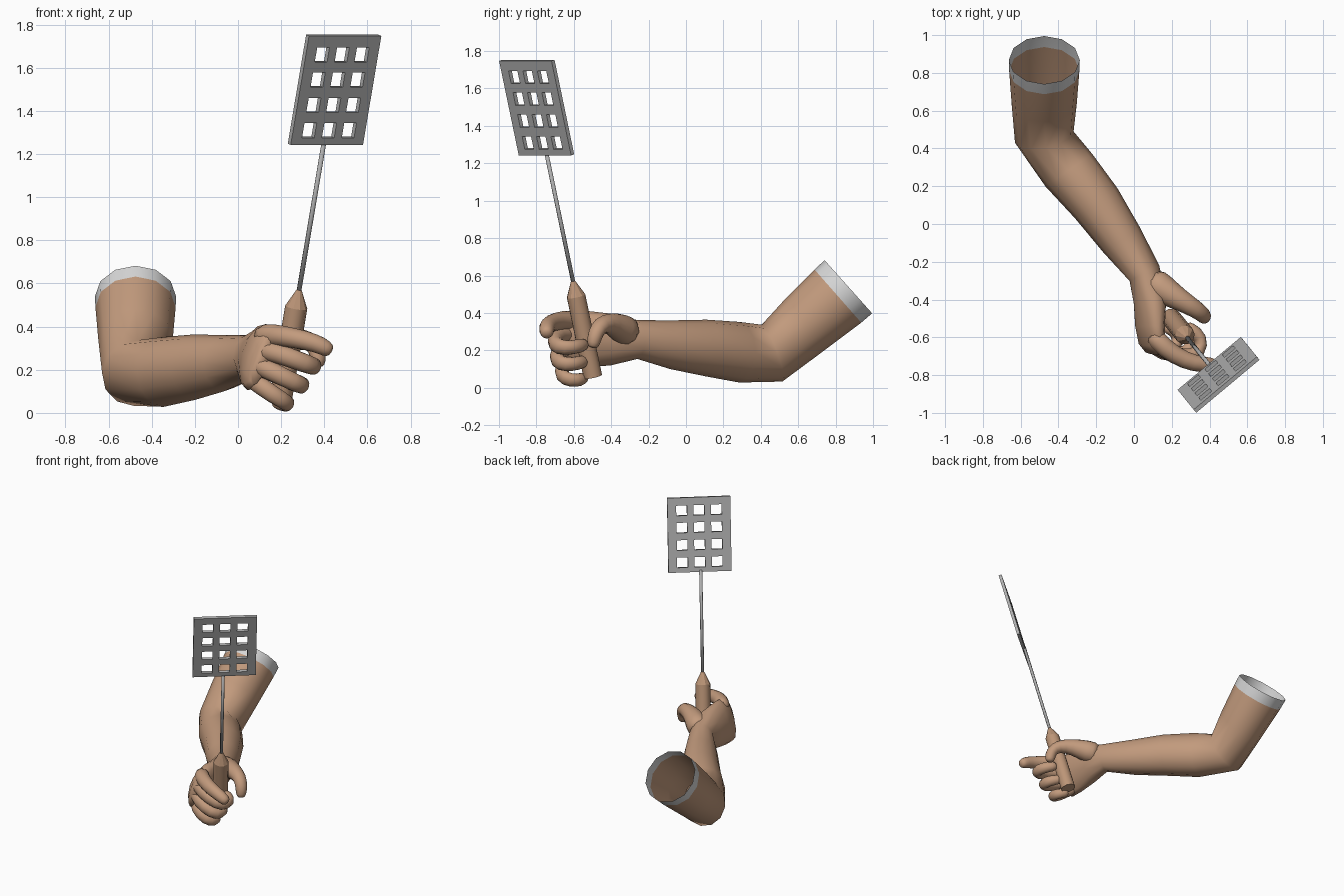
import bpy, bmesh, math
from mathutils import Vector as V

if "Cube" in bpy.data.objects:
    bpy.data.objects.remove(bpy.data.objects["Cube"])


def material(name, rgb):
    m = bpy.data.materials.new(name)
    m.diffuse_color = (*rgb, 1)
    m.use_nodes = True
    m.node_tree.nodes["Principled BSDF"].inputs["Base Color"].default_value = m.diffuse_color
    return m


SKIN = material("skin", (0.54, 0.325, 0.205))
CUFF = material("cuff_white", (0.68, 0.68, 0.68))
METAL = material("metal_grey", (0.42, 0.42, 0.42))
WOOD = material("handle_brown", (0.50, 0.30, 0.185))


def make(name, bm, mats, smooth=True):
    bmesh.ops.recalc_face_normals(bm, faces=bm.faces)
    me = bpy.data.meshes.new(name)
    for f in bm.faces:
        f.smooth = smooth
    bm.to_mesh(me)
    bm.free()
    for m in mats:
        me.materials.append(m)
    ob = bpy.data.objects.new(name, me)
    bpy.context.collection.objects.link(ob)
    return ob


def loft(rings, n, cap_start=True, cap_end=True):
    """Skin elliptical rings given as (centre, half axis u, half axis v)."""
    bm = bmesh.new()
    loops = []
    for c, u, v in rings:
        c, u, v = V(c), V(u), V(v)
        loops.append([bm.verts.new(c + u * math.cos(2 * math.pi * i / n) + v * math.sin(2 * math.pi * i / n))
                      for i in range(n)])
    for k, (a, b) in enumerate(zip(loops, loops[1:])):
        for i in range(n):
            j = (i + 1) % n
            f = bm.faces.new((a[i], a[j], b[j], b[i]))
            f.tag = k == 0
    if cap_start:
        bm.faces.new(loops[0])
    if cap_end:
        bm.faces.new(loops[-1])
    return bm


def tube(pts, radii, n):
    """Loft with round rings carried along a path."""
    pts = [V(p) for p in pts]
    u, rings = None, []
    for i, p in enumerate(pts):
        t = (pts[min(i + 1, len(pts) - 1)] - pts[max(i - 1, 0)]).normalized()
        u = t.cross(V((0, 0, 1))) if u is None else u - t * u.dot(t)
        u.normalize()
        rings.append((p, u * radii[i], t.cross(u) * radii[i]))
    return loft(rings, n)


# Arm: open upper end, elbow, forearm, wrist and palm in one skin
arm_rings = [
    ((-0.475, 0.868, 0.54), (0.188, 0, 0), (0, -0.127, 0.142)),
    ((-0.475, 0.812, 0.49), (0.186, 0, 0), (0, -0.125, 0.142)),
    ((-0.475, 0.63, 0.335), (0.172, 0.005, 0), (0, -0.09, 0.15)),
    ((-0.475, 0.46, 0.185), (0.155, 0.03, 0), (0.01, -0.055, 0.152)),
    ((-0.345, 0.285, 0.19), (0.123, 0.087, 0), (0, 0, 0.162)),
    ((-0.20, 0.11, 0.212), (0.112, 0.08, 0), (0, 0, 0.152)),
    ((-0.065, -0.085, 0.23), (0.097, 0.066, 0), (0, 0, 0.13)),
    ((0.055, -0.26, 0.258), (0.078, 0.042, 0), (0, 0, 0.104)),
    ((0.085, -0.40, 0.258), (0.085, 0.025, 0), (0.025, 0, 0.138)),
    ((0.085, -0.54, 0.26), (0.065, 0.0, -0.02), (0.045, 0, 0.152)),
    ((0.095, -0.64, 0.25), (0.052, 0.0, -0.02), (0.05, -0.01, 0.145)),
    ((0.105, -0.685, 0.24), (0.03, 0.0, -0.01), (0.035, -0.01, 0.11)),
]
bm = loft(arm_rings, 12, cap_start=False)
for f in bm.faces:
    f.material_index = 1 if f.tag else 0
make("arm", bm, [SKIN, CUFF])

# Fingers and thumb: path points, base radius, tip radius
digits = {
    "index_finger": ([(0.09, -0.57, 0.355), (0.16, -0.66, 0.365), (0.27, -0.725, 0.345),
                      (0.36, -0.745, 0.325), (0.415, -0.745, 0.295)], 0.056, 0.04),
    "middle_finger": ([(0.07, -0.57, 0.29), (0.13, -0.665, 0.295), (0.26, -0.71, 0.25), (0.355, -0.685, 0.212),
                       (0.36, -0.60, 0.215), (0.29, -0.55, 0.23)], 0.052, 0.038),
    "ring_finger": ([(0.06, -0.56, 0.23), (0.10, -0.66, 0.22), (0.21, -0.70, 0.165), (0.30, -0.675, 0.125),
                     (0.305, -0.60, 0.125), (0.24, -0.55, 0.14)], 0.05, 0.037),
    "little_finger": ([(0.05, -0.53, 0.17), (0.08, -0.64, 0.145), (0.16, -0.675, 0.085), (0.23, -0.65, 0.045),
                       (0.235, -0.58, 0.037), (0.18, -0.55, 0.05)], 0.046, 0.035),
    "thumb": ([(0.08, -0.29, 0.29), (0.15, -0.345, 0.315), (0.24, -0.40, 0.345),
               (0.335, -0.455, 0.34), (0.37, -0.485, 0.29), (0.372, -0.495, 0.235)], 0.085, 0.04),
}
for name, (pts, r0, r1) in digits.items():
    n = len(pts) - 1
    radii = [r1 + (r0 - r1) * (1 - i / n) for i in range(n + 1)]
    if name == "thumb":
        radii = [0.085, 0.083, 0.06, 0.047, 0.043, 0.037]
    tip = V(pts[-1]) + (V(pts[-1]) - V(pts[-2])).normalized() * r1 * 0.6
    ob = make(name, tube(pts + [tip], [r * 1.07 for r in radii] + [r1 * 0.6], 8), [SKIN])
    ob.modifiers.new("round", "SUBSURF").levels = 1
    ob.modifiers["round"].render_levels = 1

# Swatter axis, shared by handle, rod and blade
BASE = V((0.28, -0.60, 0.55))
AXIS = V((0.085, -0.105, 0.505)) / 0.505


def at(z):
    return BASE + AXIS * (z - BASE.z)


# Handle with pointed top
ob = make("handle", tube([at(0.06), at(0.49), at(0.57)], [0.052, 0.052, 0.012], 10), [WOOD], False)
for p in ob.data.polygons:
    p.use_smooth = len(p.vertices) == 4 and p.center.z < 0.4

# Thin rod
make("rod", tube([at(0.53), at(1.26)], [0.011, 0.011], 8), [METAL])

# Blade: grid with the hole cells left out, then thickened
bm = bmesh.new()
side, up = V((0.335, 0.28, 0)), V((0.085, -0.105, 0.505))
corner = V((0.405, -0.746, 1.245)) - side / 2
us = [0, 0.14, 0.31, 0.415, 0.585, 0.69, 0.86, 1]
vs = [0, 0.065, 0.20, 0.297, 0.432, 0.53, 0.665, 0.76, 0.895, 1]
grid = [[bm.verts.new(corner + side * a + up * b) for a in us] for b in vs]
for j in range(len(vs) - 1):
    for i in range(len(us) - 1):
        if not (i % 2 and j % 2):
            bm.faces.new((grid[j][i], grid[j][i + 1], grid[j + 1][i + 1], grid[j + 1][i]))
ob = make("blade", bm, [METAL], False)
sol = ob.modifiers.new("thickness", "SOLIDIFY")
sol.thickness = 0.022
sol.offset = 0
